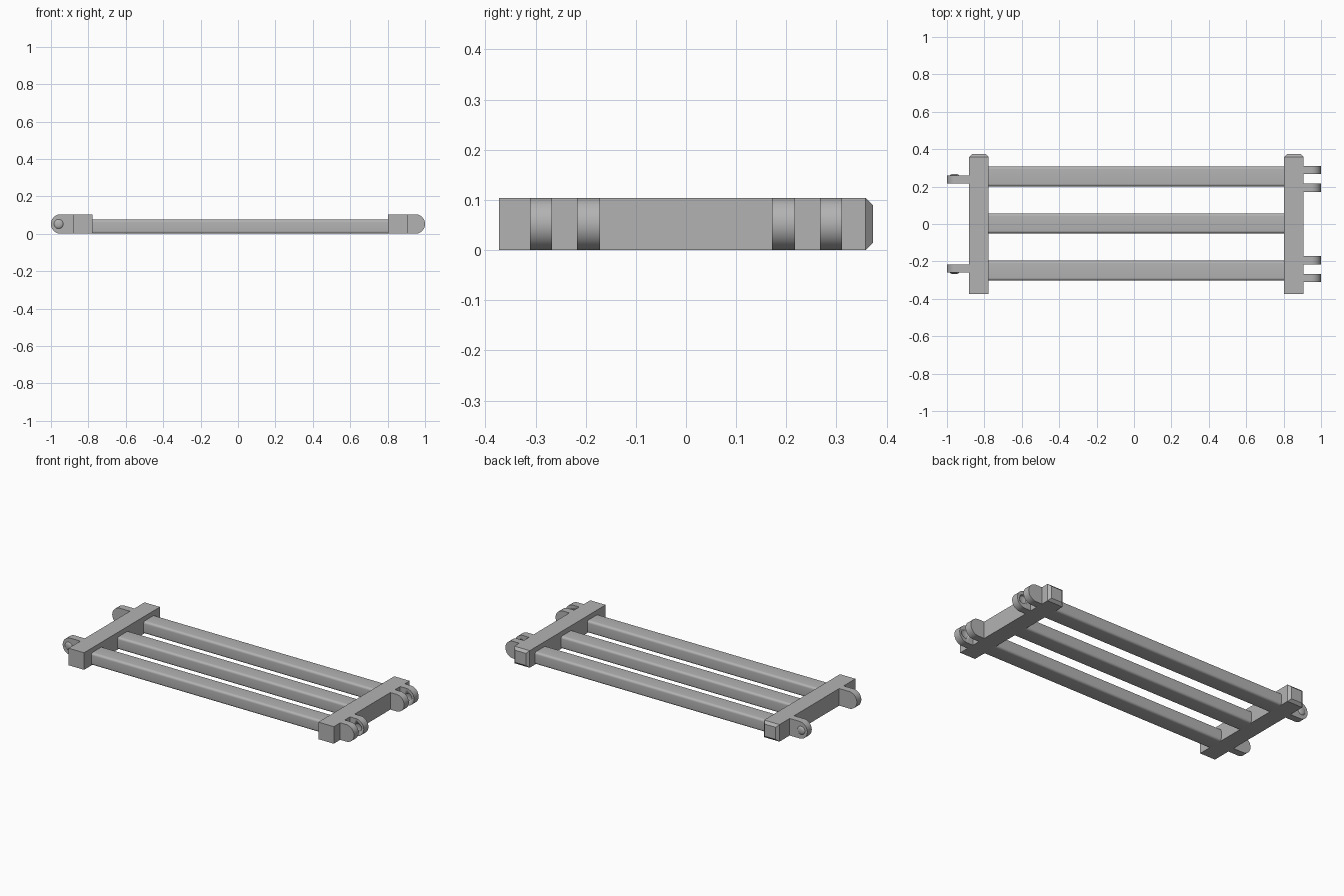
import bpy, bmesh, math
from mathutils import Matrix

cube = bpy.data.objects.get("Cube")
if cube:
    bpy.data.objects.remove(cube, do_unlink=True)

GREY = (0.45, 0.45, 0.45, 1)
mat = bpy.data.materials.new("plain grey")
mat.use_nodes = True
mat.diffuse_color = GREY
mat.node_tree.nodes["Principled BSDF"].inputs["Base Color"].default_value = GREY

H = 0.104            # rail height
MID = H / 2


def finish(name, bm, smooth=True):
    bmesh.ops.recalc_face_normals(bm, faces=bm.faces)
    me = bpy.data.meshes.new(name)
    bm.to_mesh(me)
    bm.free()
    me.materials.append(mat)
    ob = bpy.data.objects.new(name, me)
    bpy.context.collection.objects.link(ob)
    if smooth:
        bpy.ops.object.select_all(action='DESELECT')
        ob.select_set(True)
        bpy.context.view_layer.objects.active = ob
        bpy.ops.object.shade_smooth_by_angle(angle=math.radians(35))
    return ob


def box(x0, x1, y0, y1, z0, z1):
    bm = bmesh.new()
    bmesh.ops.create_cube(bm, size=1, matrix=Matrix.Translation(
        ((x0 + x1) / 2, (y0 + y1) / 2, (z0 + z1) / 2))
        @ Matrix.Diagonal((x1 - x0, y1 - y0, z1 - z0, 1)))
    return bm


def disc_profile(name, x, y, rings):
    """Round solid along y from (offset, radius) rings."""
    bm = bmesh.new()
    n, loops = 32, []
    for dy, r in rings:
        loops.append([bm.verts.new((x + r * math.cos(2 * math.pi * i / n), y + dy,
                                    MID + r * math.sin(2 * math.pi * i / n))) for i in range(n)])
    for a, b in zip(loops, loops[1:]):
        for i in range(n):
            bm.faces.new((a[i], a[i - 1], b[i - 1], b[i]))
    bm.faces.new(loops[0])
    bm.faces.new(loops[-1])
    return finish(name, bm)


def tab(name, root, tip, y0, y1):
    """Lug with a half-round end, extruded along y."""
    s = 1 if tip > root else -1
    cx = tip - s * MID
    pts = [(root, 0)]
    for i in range(25):
        a = -math.pi / 2 + math.pi * i / 24
        pts.append((cx + s * MID * math.cos(a), MID + MID * math.sin(a)))
    pts.append((root, H))
    bm = bmesh.new()
    face = bm.faces.new([bm.verts.new((x, y0, z)) for x, z in pts])
    ext = bmesh.ops.extrude_face_region(bm, geom=[face])
    bmesh.ops.translate(bm, vec=(0, y1 - y0, 0),
                        verts=[v for v in ext["geom"] if isinstance(v, bmesh.types.BMVert)])
    return finish(name, bm)


# End rails with a chamfered back end
for name, x0, x1 in (("right_rail", -0.881, -0.777), ("left_rail", 0.803, 0.907)):
    bm = box(x0, x1, -0.373, 0.358, 0, H)
    back = max(bm.faces, key=lambda f: f.calc_center_median().y)
    ext = bmesh.ops.extrude_discrete_faces(bm, faces=[back])
    cap = ext["faces"][0]
    c = cap.calc_center_median()
    for v in cap.verts:
        v.co = c + (v.co - c) * 0.71
        v.co.y = 0.373
    finish(name, bm, smooth=False)

# Long bars with rounded edges
for name, y in (("front_bar", -0.249), ("middle_bar", 0.003), ("back_bar", 0.254)):
    bm = box(-0.79, 0.815, y - 0.053, y + 0.053, 0, 0.075)
    edges = [e for e in bm.edges if abs(e.verts[0].co.x - e.verts[1].co.x) > 0.5]
    bmesh.ops.bevel(bm, geom=edges, offset=0.014, segments=6, profile=0.5, affect='EDGES')
    finish(name, bm)

PIN = 0.959          # hinge axis distance from centre
for side, s in (("front", -1), ("back", 1)):
    # Single lug with a domed pin on its outer face
    tab(side + "_pin_lug", -0.879, -1.0, s * 0.217, s * 0.260)
    disc_profile(side + "_pin", -PIN, s * 0.260,
                 [(-0.004 * s, 0.025), (0, 0.025), (0.004 * s, 0.021), (0.007 * s, 0.014)])
    # Forked lugs with shallow sockets on the facing sides
    for part, a, b, face, d in (("inner", 0.172, 0.217, 0.217, -1),
                                ("outer", 0.267, 0.311, 0.267, 1)):
        lug = tab(f"{side}_{part}_fork_lug", 0.905, 1.0, s * a, s * b)
        k = s * d
        cutter = disc_profile(f"{side}_{part}_socket_cutter", PIN, s * face,
                              [(-0.01 * k, 0.026), (0, 0.026), (0.006 * k, 0.022), (0.009 * k, 0.014)])
        cutter.hide_render = True
        cutter.hide_set(True)
        mod = lug.modifiers.new("socket", 'BOOLEAN')
        mod.operation = 'DIFFERENCE'
        mod.solver = 'EXACT'
        mod.object = cutter
